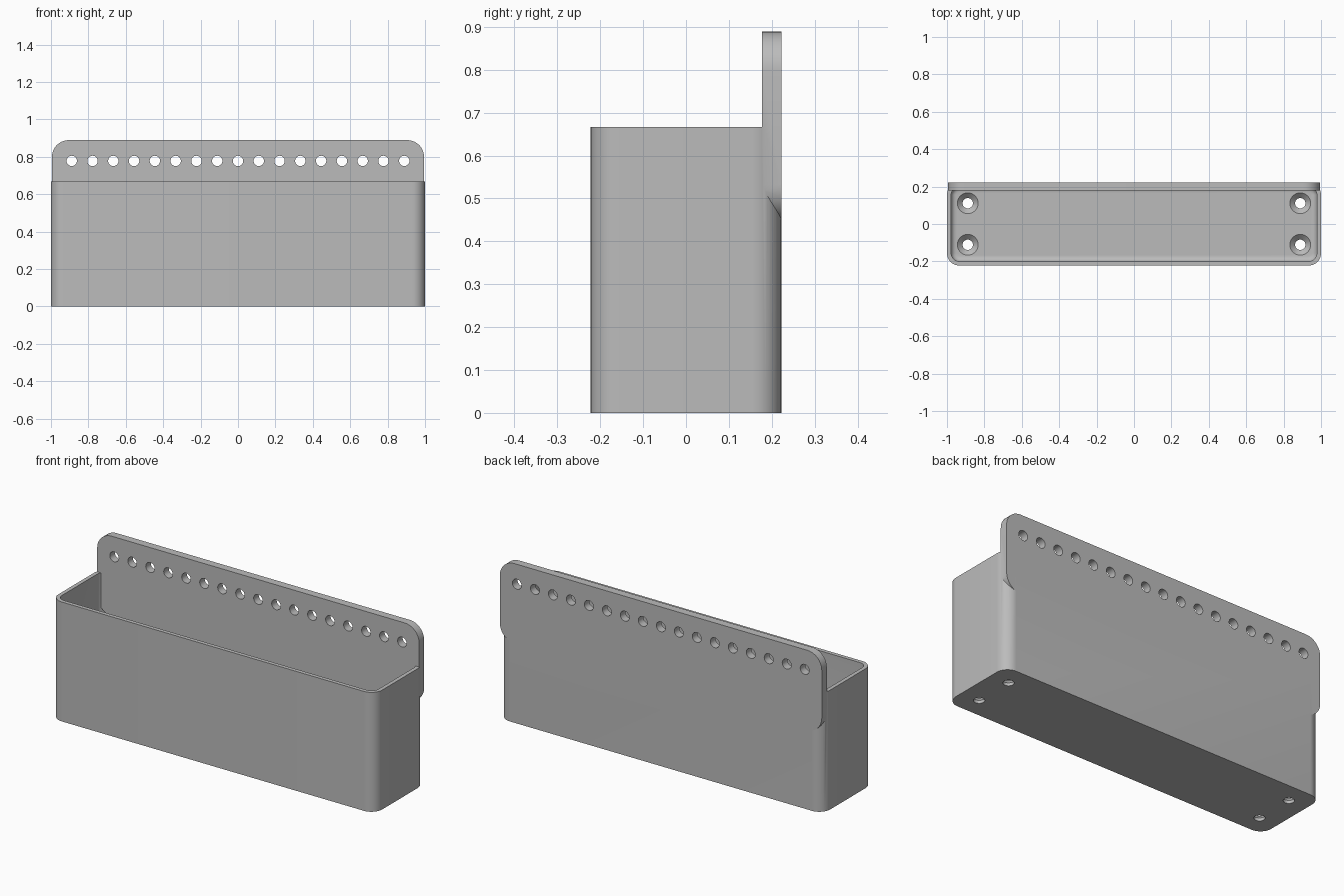
import bpy, bmesh, math
from mathutils import Matrix, Vector

cube = bpy.data.objects.get("Cube")
if cube:
    bpy.data.objects.remove(cube, do_unlink=True)

U = 1 / 90                      # one millimetre in model units
WIDTH, DEPTH, HEIGHT = 180 * U, 40 * U, 60 * U
WALL, FLOOR, PLATE = 2 * U, 4 * U, 4 * U
BACK = DEPTH / 2

grey = bpy.data.materials.new("plain grey")
grey.use_nodes = True
colour = (0.5, 0.5, 0.5, 1)
grey.diffuse_color = colour
grey.node_tree.nodes["Principled BSDF"].inputs["Base Color"].default_value = colour


def make_object(name, bm):
    bmesh.ops.recalc_face_normals(bm, faces=bm.faces)
    mesh = bpy.data.meshes.new(name)
    bm.to_mesh(mesh)
    bm.free()
    mesh.materials.append(grey)
    obj = bpy.data.objects.new(name, mesh)
    bpy.context.collection.objects.link(obj)
    return obj


def rounded_prism(w, d, h, r, steps=10):
    """Rounded rectangle in xy, extruded from z = 0 to h."""
    bm = bmesh.new()
    verts = []
    for k, (sx, sy) in enumerate([(1, 1), (-1, 1), (-1, -1), (1, -1)]):
        for i in range(steps + 1):
            a = math.pi / 2 * (k + i / steps)
            verts.append(bm.verts.new((sx * (w / 2 - r) + r * math.cos(a),
                                       sy * (d / 2 - r) + r * math.sin(a), 0)))
    base = bm.faces.new(verts)
    top = bmesh.ops.extrude_face_region(bm, geom=[base])["geom"]
    bmesh.ops.translate(bm, vec=(0, 0, h),
                        verts=[v for v in top if isinstance(v, bmesh.types.BMVert)])
    return bm


def combine(target, tool, operation):
    mod = target.modifiers.new(operation.lower(), "BOOLEAN")
    mod.operation, mod.solver, mod.object = operation, "EXACT", tool
    bpy.context.view_layer.objects.active = target
    bpy.ops.object.modifier_apply(modifier=mod.name)
    bpy.data.objects.remove(tool, do_unlink=True)


# Open bin with rounded vertical corners
bin_body = make_object("bin_with_back_plate", rounded_prism(WIDTH, DEPTH, HEIGHT, 6 * U))

# Cavity with a softened lower edge
bm = rounded_prism(WIDTH - 2 * WALL, DEPTH - 2 * WALL, HEIGHT, 4 * U)
lower = [e for e in bm.edges if all(v.co.z < U for v in e.verts)]
bmesh.ops.bevel(bm, geom=lower, offset=2.5 * U, segments=4, profile=0.5, affect="EDGES")
bmesh.ops.translate(bm, vec=(0, 0, FLOOR), verts=bm.verts)
combine(bin_body, make_object("cavity_cutter", bm), "DIFFERENCE")

# Back plate: rounded panel turned upright, lower inner edge chamfered
bm = rounded_prism(179 * U, 40 * U, PLATE, 8 * U)
bmesh.ops.transform(bm, matrix=Matrix.Translation((0, BACK, 60 * U))
                    @ Matrix.Rotation(math.pi / 2, 4, "X"), verts=bm.verts)
inner_edge = [e for e in bm.edges if e.calc_length() > 1
              and all(v.co.y < BACK - PLATE / 2 and v.co.z < 50 * U for v in e.verts)]
bmesh.ops.bevel(bm, geom=inner_edge, offset=2 * U, segments=1, affect="EDGES")
combine(bin_body, make_object("back_plate", bm), "UNION")

# Row of holes along the plate
bm = bmesh.new()
for i in range(-8, 9):
    place = (Matrix.Translation((i * 10 * U, BACK - PLATE / 2, 70 * U))
             @ Matrix.Rotation(math.pi / 2, 4, "X"))
    bmesh.ops.create_cone(bm, cap_ends=True, segments=32, radius1=2.5 * U,
                          radius2=2.5 * U, depth=PLATE * 2, matrix=place)
combine(bin_body, make_object("plate_hole_cutter", bm), "DIFFERENCE")


# Countersunk floor holes near the four corners
def floor_cutter(name, r_low, r_high, z_low, z_high):
    cutter = bmesh.new()
    for x in (-80, 80):
        for y in (-10, 10):
            bmesh.ops.create_cone(
                cutter, cap_ends=True, segments=32, radius1=r_low, radius2=r_high,
                depth=z_high - z_low,
                matrix=Matrix.Translation((x * U, y * U, (z_low + z_high) / 2)))
    combine(bin_body, make_object(name, cutter), "DIFFERENCE")


floor_cutter("screw_hole_cutter", 2.5 * U, 2.5 * U, -2 * U, 6 * U)
floor_cutter("countersink_cutter", 2 * U, 5.5 * U, U, 4.5 * U)

# Smooth the curves, keep the edges sharp
bpy.ops.object.select_all(action="DESELECT")
bin_body.select_set(True)
bpy.context.view_layer.objects.active = bin_body
bpy.ops.object.shade_smooth_by_angle(angle=math.radians(30))
